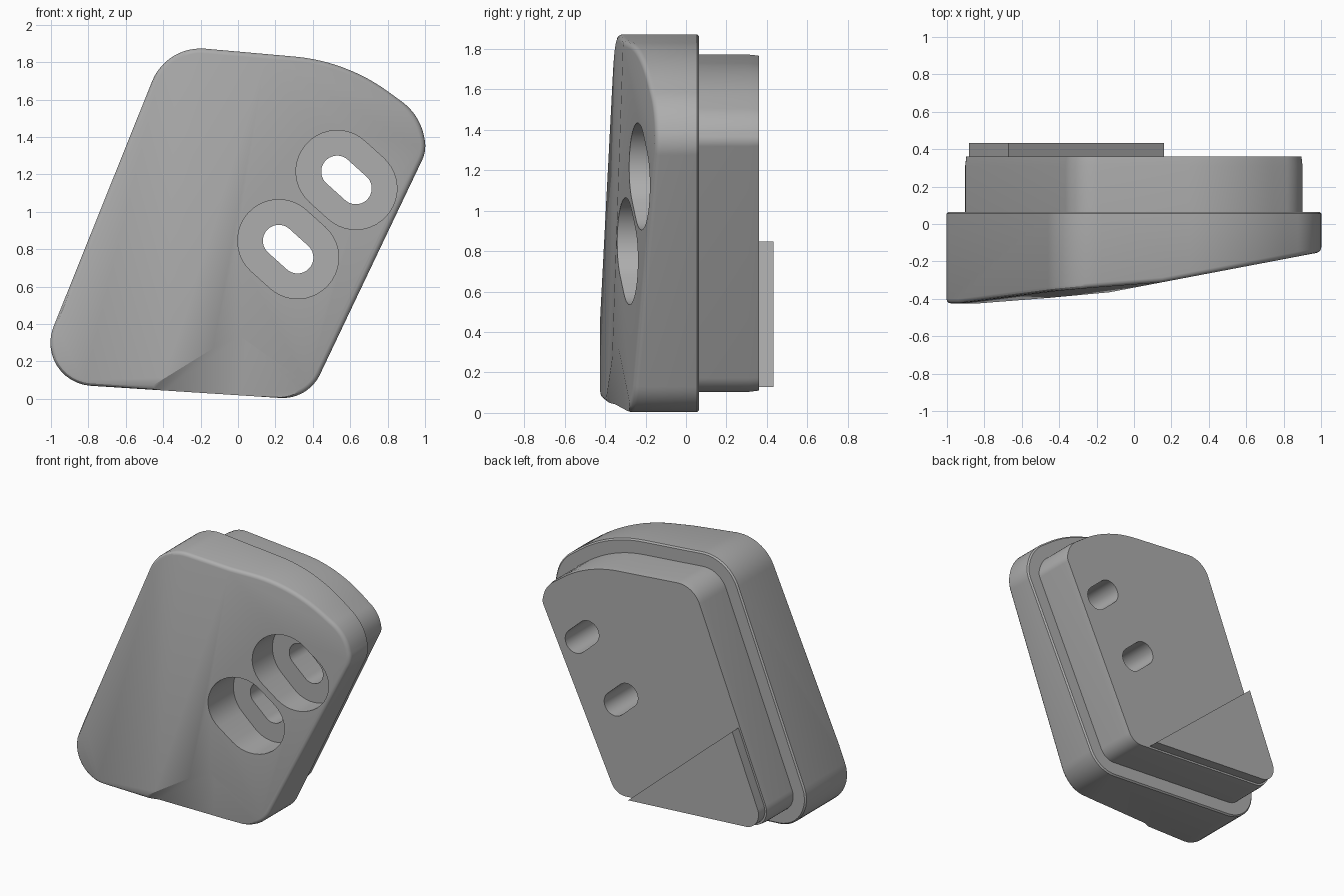
import bpy, bmesh, math
from mathutils import Vector

if "Cube" in bpy.data.objects:
    bpy.data.objects.remove(bpy.data.objects["Cube"], do_unlink=True)

grey = bpy.data.materials.new("plain grey")
grey.use_nodes = True
colour = (0.42, 0.42, 0.42, 1)
grey.diffuse_color = colour
grey.node_tree.nodes["Principled BSDF"].inputs["Base Color"].default_value = colour

# Outline corners as x, z, radius, counter-clockwise seen from the front
CORNERS = [(-1.105, 0.09, 0.23), (0.374, -0.005, 0.22), (1.01, 1.33, 0.18),
           (0.97, 1.52, 0.3), (0.58, 1.805, 1.0), (-0.382, 1.89, 0.28)]


def outline(inset=0.0, steps=12):
    """Rounded polygon, shrunk evenly by the inset."""
    pts = []
    for i, (x, z, r) in enumerate(CORNERS):
        c = Vector((x, z))
        before = (c - Vector(CORNERS[i - 1][:2])).normalized()
        after = (Vector(CORNERS[(i + 1) % len(CORNERS)][:2]) - c).normalized()
        turn = math.acos(before.dot(after))
        inward = (after - before).normalized()
        centre = c + inward * r / math.cos(turn / 2)
        start = math.atan2(-before.x, before.y)
        for k in range(steps + 1):
            a = start + turn * k / steps
            pts.append(centre + (r - inset) * Vector((math.cos(a), math.sin(a))))
    return pts


def slot(x, z, r, steps=20):
    """Obround whose long axis falls to the right."""
    half = Vector((0.05, -0.045))
    start = math.atan2(half.y, half.x) - math.pi / 2
    pts = []
    for side in (1, -1):
        for k in range(steps + 1):
            a = start + math.pi * k / steps + (math.pi if side < 0 else 0)
            pts.append(Vector((x, z)) + half * side + r * Vector((math.cos(a), math.sin(a))))
    return pts


def loft(sections):
    """Closed solid through (y, profile) sections."""
    bm = bmesh.new()
    rings = [[bm.verts.new((p.x, y, p.y)) for p in pts] for y, pts in sections]
    for a, b in zip(rings, rings[1:]):
        for i in range(len(a)):
            bm.faces.new((a[i - 1], a[i], b[i], b[i - 1]))
    bm.faces.new(rings[0])
    bm.faces.new(rings[-1])
    bmesh.ops.recalc_face_normals(bm, faces=bm.faces)
    return bm


def slice_off(bm, point, normal):
    """Remove everything on the normal side and cap the cut."""
    cut = bmesh.ops.bisect_plane(bm, geom=bm.verts[:] + bm.edges[:] + bm.faces[:], dist=1e-5,
                                 plane_co=point, plane_no=normal, clear_outer=True)
    edges = [e for e in cut["geom_cut"] if isinstance(e, bmesh.types.BMEdge) and e.is_boundary]
    bmesh.ops.holes_fill(bm, edges=edges, sides=0)
    bmesh.ops.recalc_face_normals(bm, faces=bm.faces)


def finish(bm, name):
    mesh = bpy.data.meshes.new(name)
    bm.to_mesh(mesh)
    bm.free()
    mesh.materials.append(grey)
    ob = bpy.data.objects.new(name, mesh)
    bpy.context.collection.objects.link(ob)
    return ob


def activate(ob):
    bpy.ops.object.select_all(action="DESELECT")
    ob.select_set(True)
    bpy.context.view_layer.objects.active = ob


def subtract(ob, cutter):
    mod = ob.modifiers.new("cut", "BOOLEAN")
    mod.operation = "DIFFERENCE"
    mod.solver = "EXACT"
    mod.object = cutter
    activate(ob)
    bpy.ops.object.modifier_apply(modifier=mod.name)


# Main body: sloping facets on the front, softened rim
bm = loft([(-0.425, outline()), (0.055, outline()), (0.065, outline(0.01))])
slice_off(bm, (0, -0.34, 1), (0.08, -1, 0.02))
slice_off(bm, (0, -0.34, 1), (0.19, -1, 0))
rim = []
for e in bm.edges:
    if len(e.link_faces) == 2:
        ny = sorted(f.normal.y for f in e.link_faces)
        if ny[0] < -0.8 and abs(ny[1]) < 0.3:
            rim.append(e)
bmesh.ops.bevel(bm, geom=rim, offset=0.025, segments=3, profile=0.5, affect="EDGES")
body = finish(bm, "main_body")

# Stepped back section with a fine edge taper
back = finish(loft([(0.03, outline(0.1)), (0.31, outline(0.1)), (0.36, outline(0.106))]),
              "back_step")

# Corner pad raised from the back
bm = loft([(0.35, outline(0.12)), (0.432, outline(0.12))])
slice_off(bm, (0.16, 0.4, 0.13), (0.725, 0, 0.84))
pad = finish(bm, "corner_pad")

# Shallow folded dip at the lower front edge
bm = bmesh.new()
dip = [(-0.45, -0.355, 0.0), (0.05, -0.336, 0.36), (0.52, -0.245, -0.1), (0.0, -0.29, -0.15)]
for i, p in enumerate(dip):
    v = Vector(p)
    bm.verts.new(v)
    spread = Vector((-0.17, -0.2, 0.24)) if i < 2 else Vector((0, -0.2, 0))
    bm.verts.new(v + spread)
bmesh.ops.convex_hull(bm, input=bm.verts)
bmesh.ops.recalc_face_normals(bm, faces=bm.faces)
cutters = [finish(bm, "dip_cutter")]
subtract(body, cutters[0])

# Two recessed slots running right through
for x, z in ((0.58, 1.17), (0.268, 0.80)):
    recess = finish(loft([(y, slot(x, z, 0.22)) for y in (-0.7, -0.05)]), "recess_cutter")
    through = finish(loft([(y, slot(x, z, 0.085)) for y in (-0.6, 0.6)]), "slot_cutter")
    subtract(body, recess)
    subtract(body, through)
    subtract(back, through)
    cutters += [recess, through]

for c in cutters:
    bpy.data.objects.remove(c, do_unlink=True)
for ob in (body, back, pad):
    activate(ob)
    bpy.ops.object.shade_smooth_by_angle(angle=math.radians(30))
